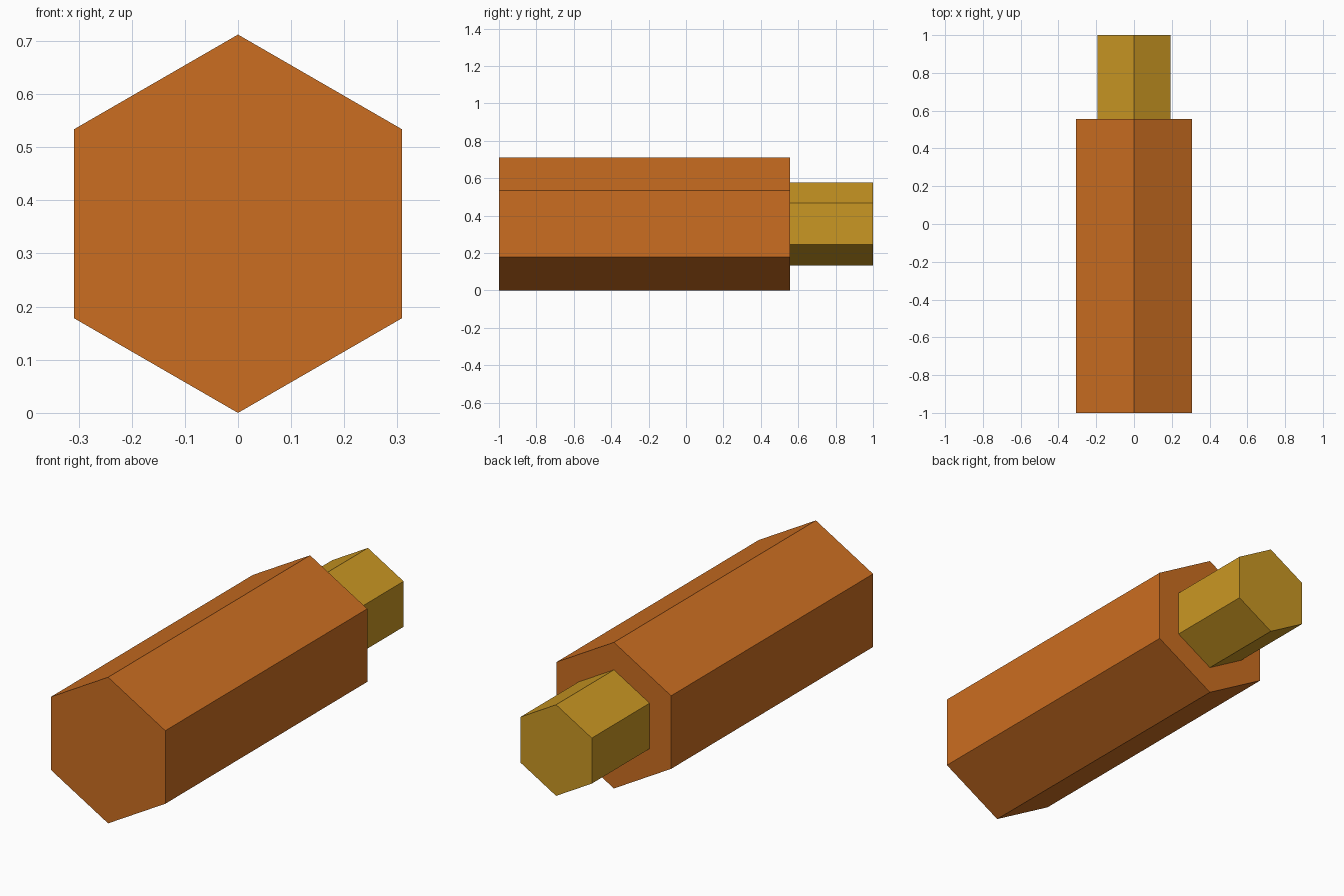
import bpy, bmesh
from math import sin, cos, tau
from mathutils import Vector

cube = bpy.data.objects.get("Cube")
if cube:
    bpy.data.objects.remove(cube, do_unlink=True)


def make_material(name, color):
    mat = bpy.data.materials.new(name)
    mat.use_nodes = True
    mat.diffuse_color = color
    mat.node_tree.nodes["Principled BSDF"].inputs["Base Color"].default_value = color
    return mat


def hex_bar(name, radius, z, y_front, y_back, mat):
    """Six-sided bar along y with a corner pointing straight up."""
    bm = bmesh.new()
    ring = [bm.verts.new((radius * sin(i * tau / 6), y_front, z + radius * cos(i * tau / 6)))
            for i in range(6)]
    face = bm.faces.new(ring)
    # Keep the front cap and pull the back end out of a copy of it
    back = bmesh.ops.extrude_face_region(bm, geom=[face], use_keep_orig=True)["geom"]
    verts = [v for v in back if isinstance(v, bmesh.types.BMVert)]
    bmesh.ops.translate(bm, verts=verts, vec=Vector((0, y_back - y_front, 0)))
    bmesh.ops.recalc_face_normals(bm, faces=bm.faces)
    mesh = bpy.data.meshes.new(name)
    bm.to_mesh(mesh)
    bm.free()
    mesh.materials.append(mat)
    obj = bpy.data.objects.new(name, mesh)
    bpy.context.collection.objects.link(obj)
    return obj


orange = make_material("burnt orange", (0.60, 0.155, 0.015, 1))
gold = make_material("gold", (0.59, 0.31, 0.017, 1))

# Thick body with a thinner stub at the back
hex_bar("body", 0.356, 0.356, -1.0, 0.555, orange)
hex_bar("stub", 0.222, 0.356, 0.555, 1.0, gold)
